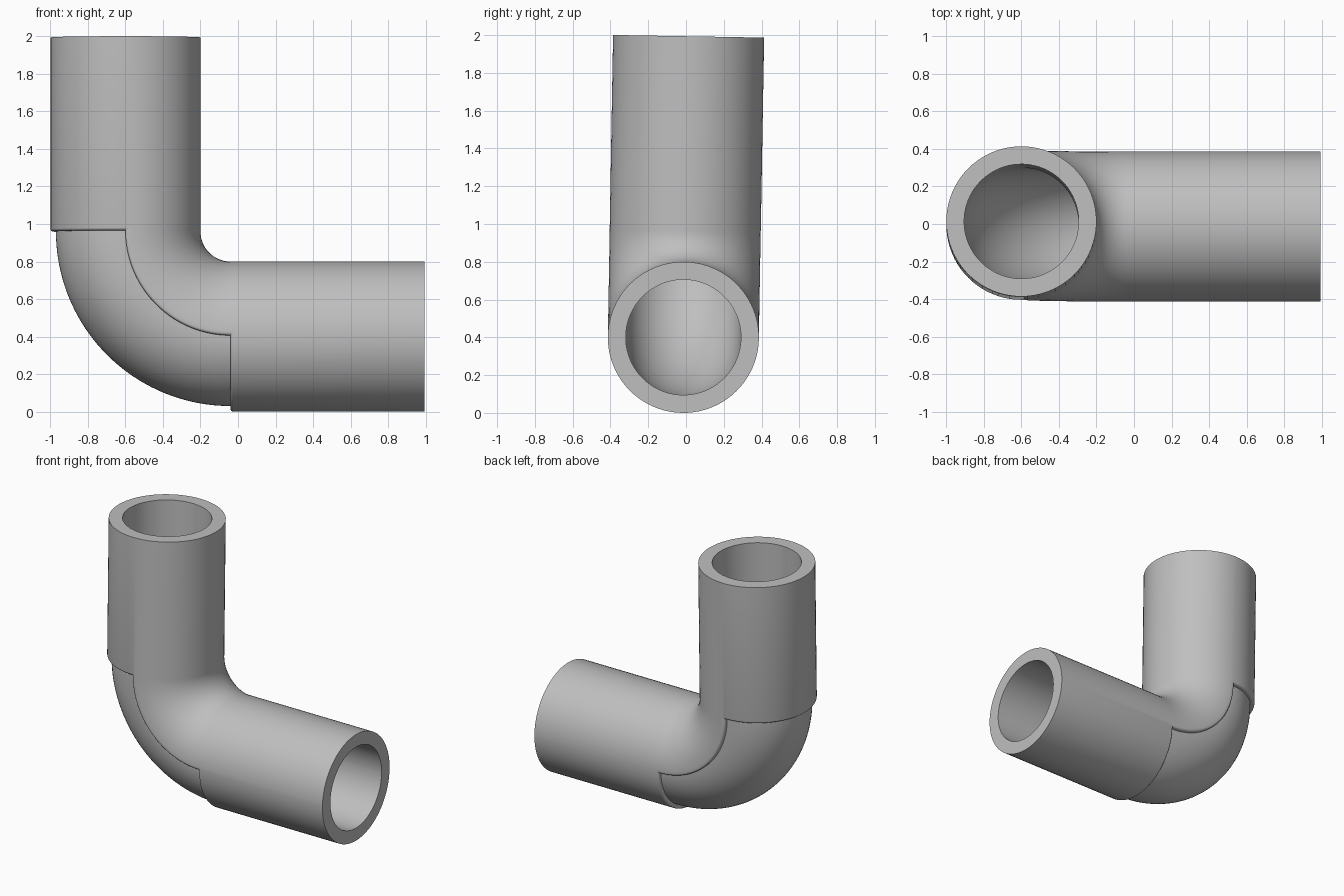
import bpy, bmesh
from math import sin, cos, pi, radians
from mathutils import Vector, Matrix

cube = bpy.data.objects.get("Cube")
if cube:
    bpy.data.objects.remove(cube)

OUTER, BORE = 0.4, 0.305      # pipe radii
BEND = 0.56                   # centreline radius of the elbow
STEP, LIP = 0.03, 0.015       # recess depth and rounding of its edge
LEG = 1.034                   # length of each straight leg
CENTRE = Vector((-0.04, 0, 0.96))

# Rounded shoulder: (distance from the step, depth below the outer surface)
shoulder = [(LIP * (1 - sin(a)), LIP * (1 - cos(a)))
            for a in (i * pi / 8 for i in range(5))] + [(0, STEP)]

# Cross-section: (angle, allowed depth); angle 0 is the outside of the bend
quarter = [(pi / 2 * i / 20, STEP) for i in range(20)]
quarter += [(pi / 2 + d / OUTER, depth) for d, depth in reversed(shoulder)]
quarter += [(pi / 2 + pi / 2 * i / 20, 0) for i in range(1, 21)]
section = quarter + [(2 * pi - a, d) for a, d in reversed(quarter[1:-1])]

# Stations along the pipe: (turn angle, distance along leg, recess depth)
upper = [(0, LEG, 0)] + [(0, d, depth) for d, depth in shoulder]
bend = [(pi / 2 * i / 40, 0, STEP) for i in range(1, 40)]
lower = [(pi / 2, d, depth) for _, d, depth in reversed(upper)]
stations = upper + bend + lower


def ring(bm, station, radius, recessed):
    """One loop of vertices around the pipe."""
    turn, along, depth = station
    out = Vector((-cos(turn), 0, -sin(turn)))
    leg = Vector((sin(turn), 0, cos(turn)))
    verts = []
    for angle, allowed in section:
        r = radius - (min(depth, allowed) if recessed else 0)
        p = CENTRE + out * (BEND + r * cos(angle)) + leg * along
        p.y += r * sin(angle)
        verts.append(bm.verts.new(p))
    return verts


# Outer skin, end rims and bore as one closed sweep
bm = bmesh.new()
rings = [ring(bm, s, OUTER, True) for s in stations]
rings += [ring(bm, s, BORE, False) for s in reversed(stations)]
for a, b in zip(rings, rings[1:] + rings[:1]):
    for i in range(len(section)):
        j = (i + 1) % len(section)
        bm.faces.new((a[i], a[j], b[j], b[i]))
bmesh.ops.remove_doubles(bm, verts=bm.verts, dist=0.00005)
bmesh.ops.recalc_face_normals(bm, faces=bm.faces)

# Slight sideways lean of the whole fitting
axis = Vector((0, 0, 0.4))
bmesh.ops.rotate(bm, verts=bm.verts, cent=axis,
                 matrix=Matrix.Rotation(radians(-1), 3, 'X'))
bmesh.ops.translate(bm, verts=bm.verts, vec=(0, -0.014, 0))

mesh = bpy.data.meshes.new("pipe_elbow")
bm.to_mesh(mesh)
bm.free()
elbow = bpy.data.objects.new("pipe_elbow", mesh)
bpy.context.collection.objects.link(elbow)

# Plain grey
grey = bpy.data.materials.new("grey")
grey.use_nodes = True
colour = (0.52, 0.52, 0.52, 1)
grey.diffuse_color = colour
grey.node_tree.nodes["Principled BSDF"].inputs["Base Color"].default_value = colour
mesh.materials.append(grey)

bpy.ops.object.select_all(action='DESELECT')
elbow.select_set(True)
bpy.context.view_layer.objects.active = elbow
bpy.ops.object.shade_smooth_by_angle(angle=radians(40))
